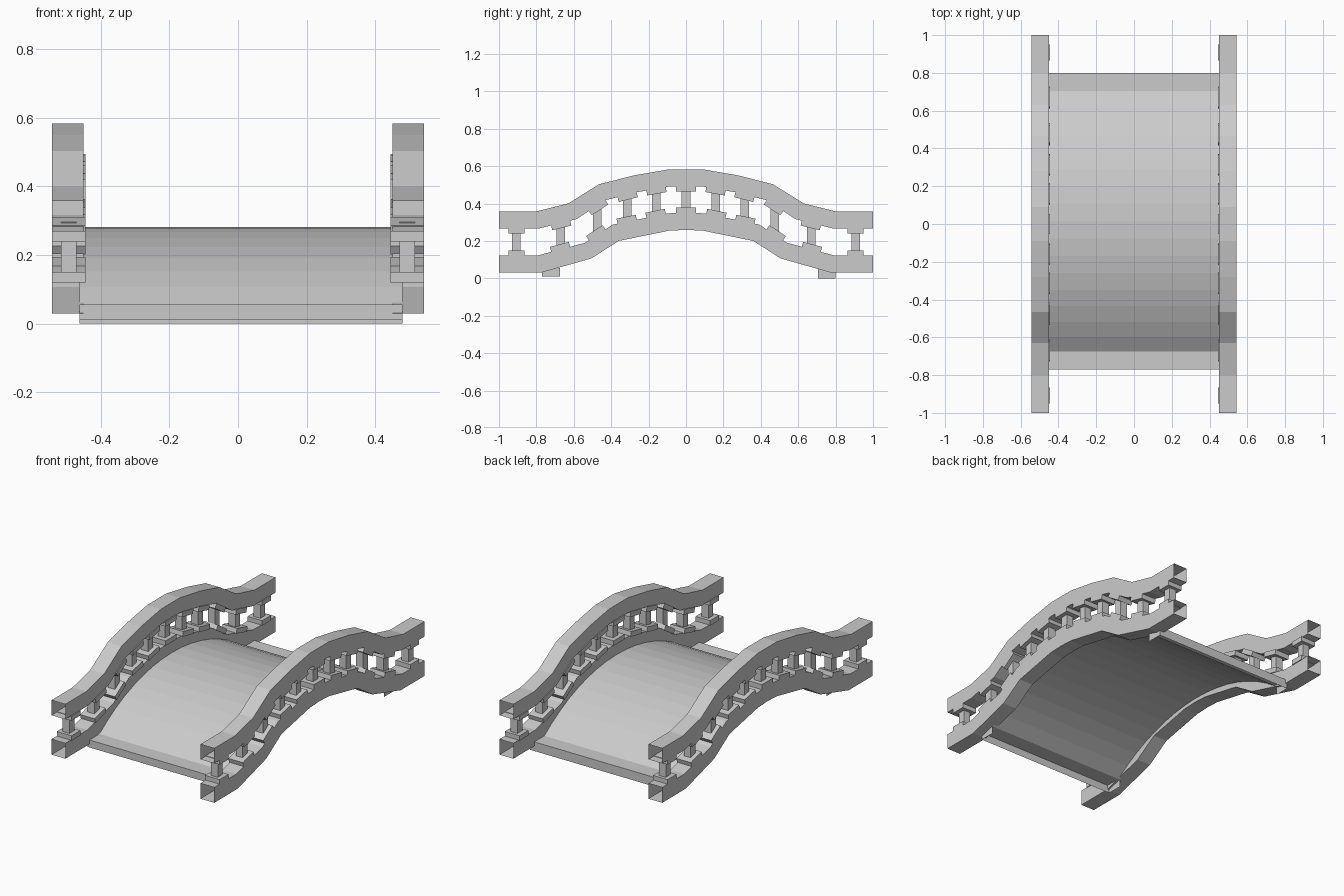
import bpy, bmesh, math
from mathutils import Matrix, Vector

if "Cube" in bpy.data.objects:
    bpy.data.objects.remove(bpy.data.objects["Cube"])


def make_object(name, bm):
    bmesh.ops.recalc_face_normals(bm, faces=bm.faces)
    me = bpy.data.meshes.new(name)
    bm.to_mesh(me)
    bm.free()
    ob = bpy.data.objects.new(name, me)
    bpy.context.collection.objects.link(ob)
    return ob


def mirrored(half):
    # half profile from y = -1 towards the middle, repeated on the other side
    return half + [(-y, z) for y, z in reversed(half) if y < 0]


def height_and_slope(profile, y):
    for (y0, z0), (y1, z1) in zip(profile, profile[1:]):
        if y0 <= y <= y1:
            s = (z1 - z0) / (y1 - y0)
            return z0 + s * (y - y0), s


# rail profiles as (y, z)
UPPER_TOP = mirrored([(-1, .358), (-.80, .358), (-.63, .40), (-.465, .503), (-.28, .55), (-.09, .583)])
UPPER_LOW = mirrored([(-1, .267), (-.785, .267), (-.585, .317), (-.43, .418), (-.265, .46), (-.085, .492)])
LOWER_TOP = mirrored([(-1, .123), (-.79, .123), (-.54, .19), (-.392, .287), (-.10, .347), (0, .352)])
LOWER_LOW = mirrored([(-1, .03), (-.775, .03), (-.505, .107), (-.36, .20), (-.09, .255), (0, .259)])
X_IN, X_OUT = .45, .542


def rail(name, top, low, side):
    # square tube with open ends
    bm = bmesh.new()
    rings = []
    for (yt, zt), (yl, zl) in zip(top, low):
        pts = [(X_IN, yl, zl), (X_OUT, yl, zl), (X_OUT, yt, zt), (X_IN, yt, zt)]
        rings.append([bm.verts.new((side * x, y, z)) for x, y, z in pts])
    for a, b in zip(rings, rings[1:]):
        for i in range(4):
            j = (i + 1) % 4
            bm.faces.new((a[i], a[j], b[j], b[i]))
    return make_object(name, bm)


def add_box(bm, centre, size, tilt=0.0):
    m = Matrix.Translation(centre) @ Matrix.Rotation(tilt, 4, 'X') @ Matrix.Diagonal((*size, 1))
    bmesh.ops.create_cube(bm, size=1, matrix=m)


def balusters(name, side):
    # posts with a plinth and a cap that follow the slope of the rails
    bm = bmesh.new()
    x = side * .4935
    half = [.16, .315, .475, .67, .907]
    for y in [-v for v in reversed(half)] + [0] + half:
        zb, sb = height_and_slope(LOWER_TOP, y)
        zt, st = height_and_slope(UPPER_LOW, y)
        if y == 0:
            sb = 0
        w = .085 if abs(y) > .8 else .105
        add_box(bm, (x, y, (zb + zt) / 2), (.046, .046, zt - zb), 0)
        for z, s, d in ((zb, sb, 1), (zt, st, -1)):
            a = math.atan(s)
            c = Vector((x, y, z)) + d * .012 * Vector((0, -math.sin(a), math.cos(a)))
            add_box(bm, c, (.097, w, .03), a)
    return make_object(name, bm)


for label, side in (("left", -1), ("right", 1)):
    rail(label + "_handrail", UPPER_TOP, UPPER_LOW, side)
    rail(label + "_lower_rail", LOWER_TOP, LOWER_LOW, side)
    balusters(label + "_balusters", side)

# arched walkway sheet with a step lip at each end
Y0, Y1, Z0, RISE = -.675, .705, .055, .227
half = (Y1 - Y0) / 2
radius = (half ** 2 + RISE ** 2) / (2 * RISE)
span = math.asin(half / radius)
N = 16
arc = []
for i in range(N + 1):
    t = -span + 2 * span * i / N
    arc.append(((Y0 + Y1) / 2 + radius * math.sin(t), Z0 + RISE - radius + radius * math.cos(t)))
profile = [(-.77, .01), (-.77, Z0)] + arc + [(.80, Z0), (.80, 0)]
bm = bmesh.new()
XL, XR = -.462, .48
rows = [(bm.verts.new((XL, y, z)), bm.verts.new((XR, y, z))) for y, z in profile]
for a, b in zip(rows, rows[1:]):
    bm.faces.new((a[0], a[1], b[1], b[0]))
# small end plates closing the sides of the step lips
for wall, lip, inner in ((rows[0], rows[1], rows[2]), (rows[-1], rows[-2], rows[-3])):
    for k in (0, 1):
        corner = bm.verts.new((inner[k].co.x, inner[k].co.y, wall[k].co.z))
        bm.faces.new((wall[k], lip[k], inner[k], corner))
make_object("walkway", bm)
